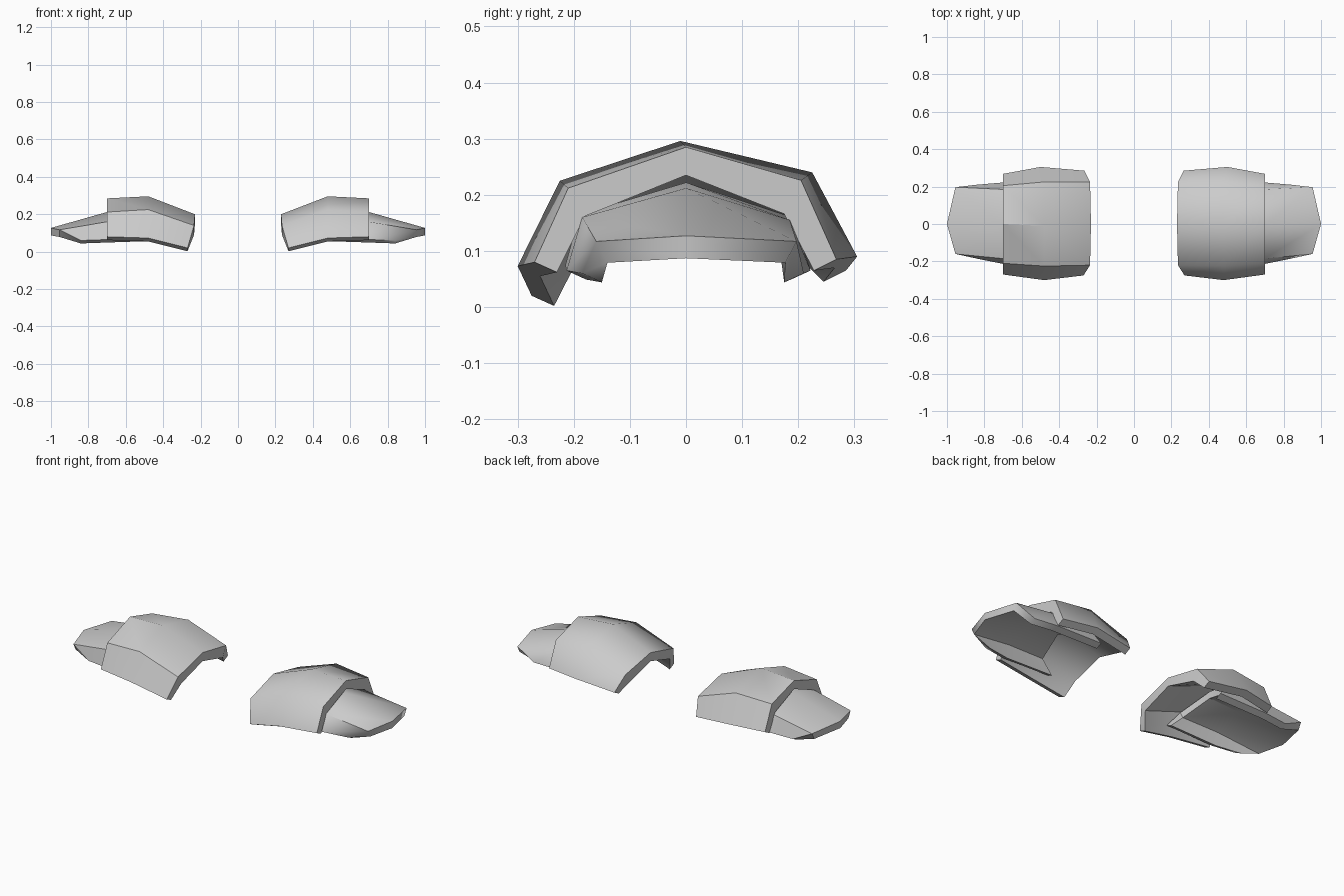
import bpy, bmesh
from math import radians

cube = bpy.data.objects.get("Cube")
if cube:
    bpy.data.objects.remove(cube, do_unlink=True)

steel = bpy.data.materials.new("plain_grey")
steel.use_nodes = True
GREY = (0.6, 0.6, 0.6, 1)
steel.diffuse_color = GREY
steel.node_tree.nodes["Principled BSDF"].inputs["Base Color"].default_value = GREY


def plate(name, rows, depth, side, crease):
    """Closed shell: arched rows of points, thickened inward by depth per point."""
    bm = bmesh.new()
    outer = [[bm.verts.new((side * x, y, z)) for x, y, z in row] for row in rows]
    inner = [[bm.verts.new((side * x, y + dy, z + dz))
              for (x, y, z), (dy, dz) in zip(row, depth)] for row in rows]
    nr, nc = len(rows), len(depth)
    for grid in (outer, inner):
        for r in range(nr - 1):
            for c in range(nc - 1):
                bm.faces.new((grid[r][c], grid[r + 1][c],
                              grid[r + 1][c + 1], grid[r][c + 1]))
    # rims along both ends and both lower edges
    for r in (0, nr - 1):
        for c in range(nc - 1):
            bm.faces.new((outer[r][c], outer[r][c + 1], inner[r][c + 1], inner[r][c]))
    for c in (0, nc - 1):
        for r in range(nr - 1):
            bm.faces.new((outer[r][c], outer[r + 1][c], inner[r + 1][c], inner[r][c]))
    bmesh.ops.recalc_face_normals(bm, faces=bm.faces)
    for f in bm.faces:
        f.smooth = True
    for e in bm.edges:
        e.smooth = e.calc_face_angle(0) < radians(crease)
    mesh = bpy.data.meshes.new(name)
    bm.to_mesh(mesh)
    bm.free()
    mesh.materials.append(steel)
    obj = bpy.data.objects.new(name, mesh)
    bpy.context.collection.objects.link(obj)


# Each row runs front edge, front shoulder, ridge, back shoulder, back edge
pad_rows = [
    [(.27, -.275, .02), (.235, -.22, .14), (.23, 0, .2), (.235, .225, .155), (.265, .285, .065)],
    [(.48, -.30, .073), (.48, -.225, .225), (.48, -.01, .296), (.48, .225, .24), (.50, .305, .09)],
    [(.70, -.27, .08), (.70, -.21, .212), (.70, 0, .285), (.70, .205, .226), (.70, .268, .085)],
]
pad_depth = [(.04, -.018), (.03, -.05), (0, -.05), (-.03, -.06), (-.04, -.02)]

flap_rows = [
    [(.40, -.215, .075), (.47, -.19, .165), (.51, 0, .222), (.47, .19, .16), (.40, .215, .075)],
    [(.70, -.213, .065), (.70, -.185, .16), (.70, 0, .212), (.70, .185, .155), (.70, .222, .065)],
    [(.84, -.185, .06), (.955, -.16, .117), (1.0, 0, .127), (.955, .197, .117), (.84, .21, .06)],
]
flap_depth = [(.035, -.016), (.02, -.038), (0, -.04), (-.02, -.038), (-.035, -.016)]

# The left pad is smooth across its ridges, the right pad shows them as creases
for label, side, crease in (("left", 1, 62), ("right", -1, 28)):
    plate(label + "_shoulder_pad", pad_rows, pad_depth, side, crease)
    plate(label + "_arm_flap", flap_rows, flap_depth, side, crease)
